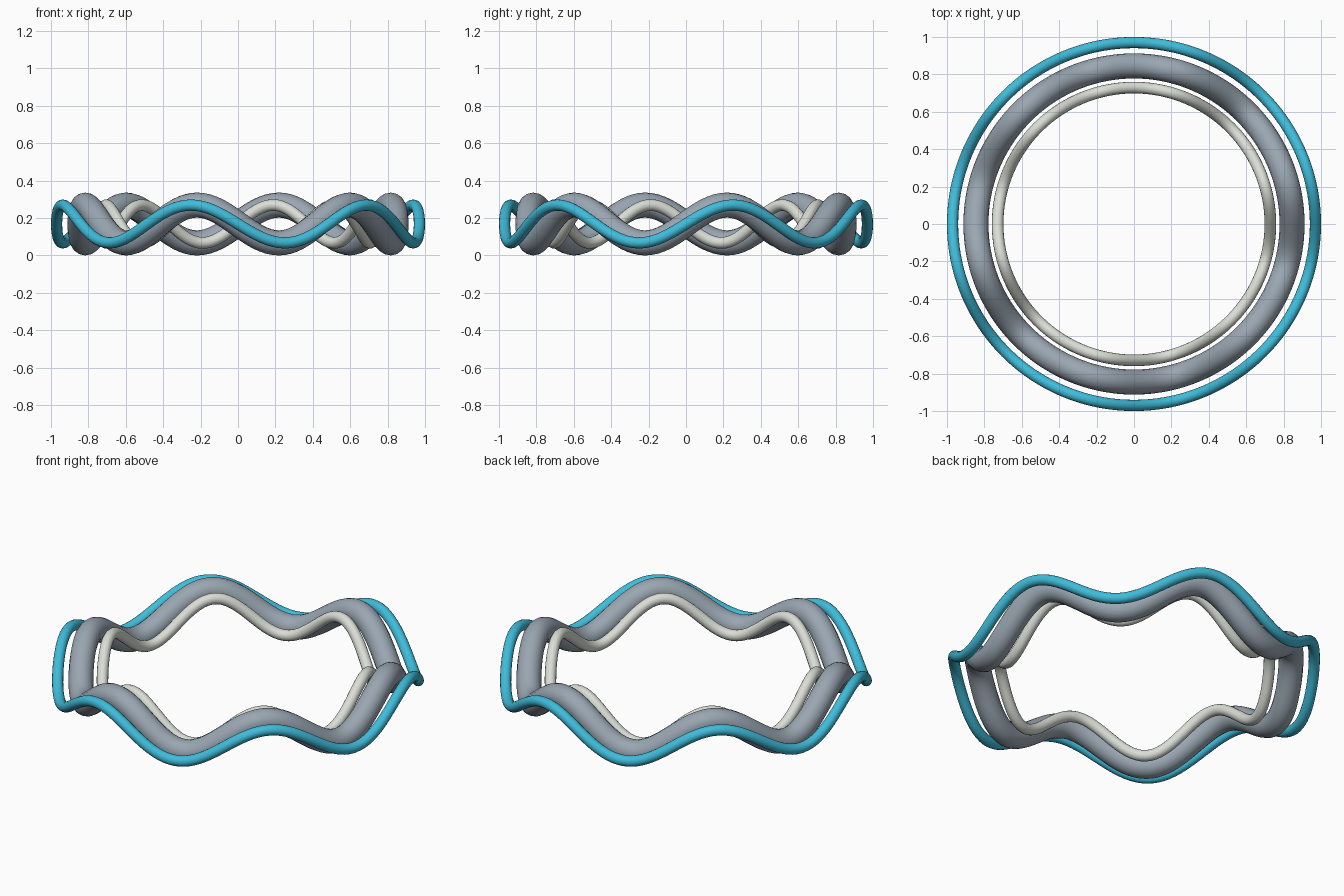
import bpy
from math import sin, cos, tau

cube = bpy.data.objects.get("Cube")
if cube:
    bpy.data.objects.remove(cube, do_unlink=True)

WAVES = 6          # crests around each ring
SWING = 0.101      # height of a crest above the middle
MIDDLE = 0.168     # middle height of the rings
STEPS = 192        # points along each ring


def make_material(name, colour):
    mat = bpy.data.materials.new(name)
    mat.use_nodes = True
    mat.diffuse_color = colour
    mat.node_tree.nodes["Principled BSDF"].inputs["Base Color"].default_value = colour
    return mat


def wavy_ring(name, radius, thickness, mat):
    """Round tube swept along a circle that rises and falls."""
    curve = bpy.data.curves.new(name, "CURVE")
    curve.dimensions = "3D"
    curve.twist_mode = "Z_UP"
    curve.bevel_depth = thickness
    curve.bevel_resolution = 6
    spline = curve.splines.new("POLY")
    spline.points.add(STEPS - 1)
    for i, point in enumerate(spline.points):
        a = tau * i / STEPS
        point.co = (radius * cos(a), radius * sin(a),
                    MIDDLE + SWING * sin(WAVES * a), 1)
    spline.use_cyclic_u = True
    spline.use_smooth = True
    curve.materials.append(mat)

    ring = bpy.data.objects.new(name, curve)
    bpy.context.collection.objects.link(ring)
    bpy.ops.object.select_all(action="DESELECT")
    ring.select_set(True)
    bpy.context.view_layer.objects.active = ring
    bpy.ops.object.convert(target="MESH")
    bpy.ops.object.shade_smooth()


# Three nested rings sharing the same wave
wavy_ring("outer_ring", 0.97, 0.03, make_material("sky blue", (0.05, 0.50, 0.70, 1)))
wavy_ring("middle_ring", 0.845, 0.067, make_material("steel grey", (0.32, 0.38, 0.44, 1)))
wavy_ring("inner_ring", 0.729, 0.031, make_material("pale ivory", (0.70, 0.73, 0.67, 1)))
